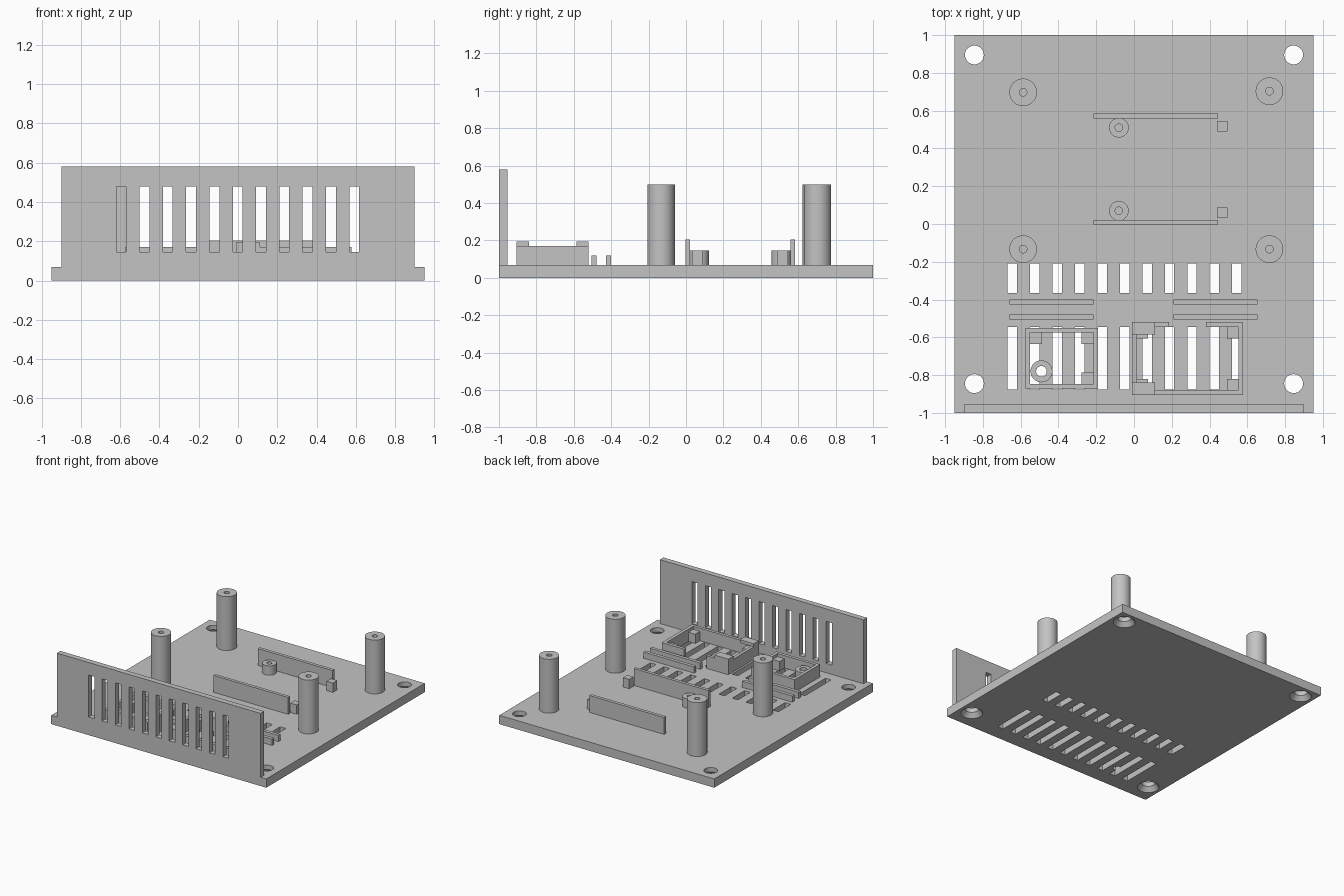
import bpy
import bmesh
from math import cos, sin, pi, radians

cube = bpy.data.objects.get("Cube")
if cube:
    bpy.data.objects.remove(cube, do_unlink=True)

GREY = (0.55, 0.55, 0.55, 1)
grey = bpy.data.materials.new("plain grey")
grey.use_nodes = True
grey.diffuse_color = GREY
grey.node_tree.nodes["Principled BSDF"].inputs["Base Color"].default_value = GREY

TOP = 0.07      # upper face of the base
RIM = 0.17      # top of the tray walls
PAD = 0.145     # top of small supports
SIDES = 40


def add_box(bm, x0, x1, y0, y1, z0, z1):
    v = [bm.verts.new((x, y, z)) for z in (z0, z1)
         for x, y in ((x0, y0), (x1, y0), (x1, y1), (x0, y1))]
    bm.faces.new(v[3::-1])
    bm.faces.new(v[4:])
    for i in range(4):
        j = (i + 1) % 4
        bm.faces.new((v[i], v[j], v[j + 4], v[i + 4]))


def add_lathe(bm, x, y, profile, tube):
    """Revolve (radius, height) points; a tube joins last to first, else ends are capped."""
    rings = [[bm.verts.new((x + r * cos(2 * pi * k / SIDES), y + r * sin(2 * pi * k / SIDES), z))
              for k in range(SIDES)] for r, z in profile]
    pairs = list(zip(rings, rings[1:]))
    if tube:
        pairs.append((rings[-1], rings[0]))
    else:
        bm.faces.new(rings[0][::-1])
        bm.faces.new(rings[-1])
    for a, b in pairs:
        for k in range(SIDES):
            n = (k + 1) % SIDES
            bm.faces.new((a[k], a[n], b[n], b[k]))


def finish(name, bm):
    bmesh.ops.recalc_face_normals(bm, faces=bm.faces[:])
    mesh = bpy.data.meshes.new(name)
    bm.to_mesh(mesh)
    bm.free()
    obj = bpy.data.objects.new(name, mesh)
    bpy.context.collection.objects.link(obj)
    mesh.materials.append(grey)
    return obj


def boxes(name, *sizes):
    bm = bmesh.new()
    for s in sizes:
        add_box(bm, *s)
    return finish(name, bm)


def tube(name, x, y, radius, bore, top, bottom=TOP):
    bm = bmesh.new()
    add_lathe(bm, x, y, [(radius, bottom), (radius, top), (bore, top), (bore, bottom)], True)
    return smooth(finish(name, bm))


def smooth(obj):
    bpy.ops.object.select_all(action="DESELECT")
    obj.select_set(True)
    bpy.context.view_layer.objects.active = obj
    bpy.ops.object.shade_smooth_by_angle(angle=radians(30))
    return obj


def cut(obj, cutter):
    cutter.hide_render = True
    mod = obj.modifiers.new("cut", "BOOLEAN")
    mod.operation = "DIFFERENCE"
    mod.solver = "EXACT"
    mod.object = cutter
    bpy.context.view_layer.update()
    graph = bpy.context.evaluated_depsgraph_get()
    mesh = bpy.data.meshes.new_from_object(obj.evaluated_get(graph))
    obj.modifiers.clear()
    obj.data = mesh
    bpy.data.objects.remove(cutter, do_unlink=True)


# Base plate with two rows of vents and four countersunk screw holes
base = boxes("base_plate", (-0.95, 0.95, -1, 1, 0, TOP))
bm = bmesh.new()
for i in range(11):
    x = -0.67 + i * 0.119
    add_box(bm, x, x + 0.05, -0.365, -0.21, -0.1, 0.2)
    add_box(bm, x, x + 0.05, -0.875, -0.545, -0.1, 0.2)
for x in (-0.845, 0.845):
    for y in (-0.845, 0.895):
        add_lathe(bm, x, y, [(0.08, -0.1), (0.08, 0), (0.05, 0.035), (0.05, 0.2)], False)
cut(base, finish("base_cutter", bm))

# Through hole under the tray post
POST = (-0.49, -0.78)
bm = bmesh.new()
add_lathe(bm, *POST, [(0.028, -0.1), (0.028, 0.2)], False)
cut(base, finish("hole_cutter", bm))
smooth(base)

# Front panel with upright vents
panel = boxes("front_panel", (-0.9, 0.9, -1, -0.955, TOP, 0.58))
vents = [(-0.62 + i * 0.1187, -0.57 + i * 0.1187, -1.1, -0.9, PAD, 0.48) for i in range(11)]
cut(panel, boxes("panel_cutter", *vents))

# Tall standoffs
for x, y in ((-0.587, 0.697), (0.717, 0.703), (-0.587, -0.133), (0.717, -0.133)):
    tube("tall_standoff", x, y, 0.073, 0.02, 0.5)

# Board holder: side walls, short posts and end stops
for y0, y1 in ((0.558, 0.584), (-0.003, 0.022)):
    boxes("holder_wall", (-0.215, 0.445, y0, y1, TOP, 0.205))
for y in (0.51, 0.07):
    tube("short_post", -0.08, y, 0.052, 0.02, PAD)
for y in (0.49, 0.033):
    boxes("end_stop", (0.44, 0.495, y, y + 0.055, TOP, PAD))

# Paired low rails
for x in (-0.66, 0.21):
    for y in (-0.427, -0.506):
        boxes("low_rail", (x, x + 0.445, y, y + 0.027, TOP, 0.12))

# Right tray with three corner pads and a hollow post
boxes("right_tray",
      (-0.575, -0.55, -0.872, -0.55, TOP, RIM), (-0.215, -0.19, -0.872, -0.55, TOP, RIM),
      (-0.55, -0.215, -0.575, -0.55, TOP, RIM), (-0.55, -0.215, -0.872, -0.847, TOP, RIM))
for x, y in ((-0.55, -0.635), (-0.277, -0.635), (-0.277, -0.847)):
    boxes("right_tray_pad", (x, x + 0.062, y, y + 0.06, TOP, PAD))
tube("right_tray_post", *POST, 0.058, 0.028, PAD)

# Left tray, its back wall open in the middle
boxes("left_tray",
      (-0.01, 0.015, -0.905, -0.52, TOP, RIM), (0.552, 0.578, -0.905, -0.52, TOP, RIM),
      (0.015, 0.552, -0.905, -0.88, TOP, RIM),
      (0.015, 0.185, -0.545, -0.52, TOP, RIM), (0.38, 0.552, -0.545, -0.52, TOP, RIM))
for x in (0.015, 0.492):
    for y in (-0.605, -0.88):
        boxes("left_tray_pad", (x, x + 0.06, y, y + 0.06, TOP, PAD))

# Clips over two corners of the left tray
for y in (-0.905, -0.585):
    boxes("tray_clip", (-0.01, 0.112, y, y + 0.065, RIM, 0.195))
